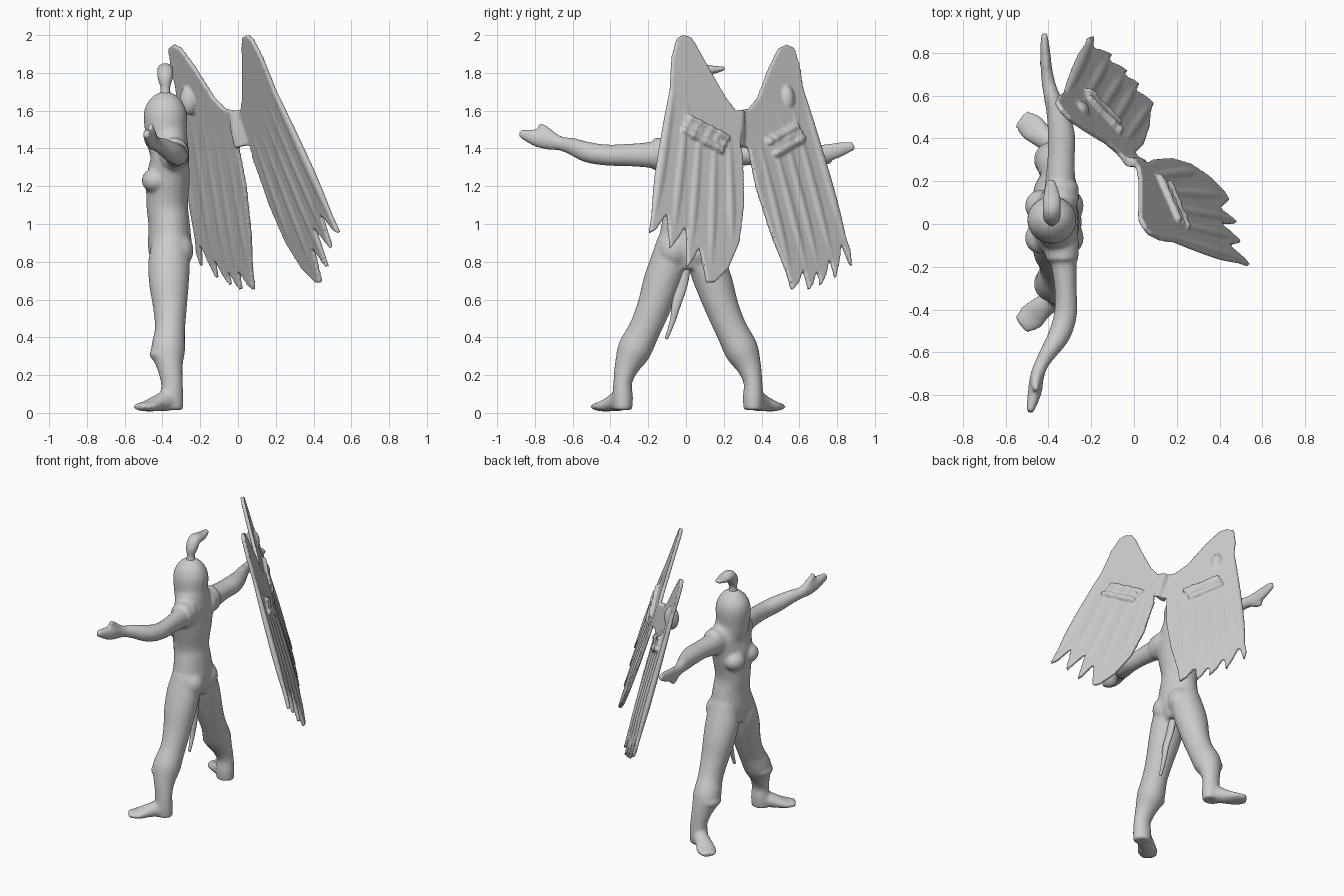
import bpy
import bmesh
import math
import random
from mathutils import Vector, Matrix

random.seed(4)
default_cube = bpy.data.objects.get("Cube")
if default_cube:
    bpy.data.objects.remove(default_cube)

grey = bpy.data.materials.new("plain_grey")
grey.use_nodes = True
grey.diffuse_color = (0.6, 0.6, 0.6, 1)
grey.node_tree.nodes["Principled BSDF"].inputs["Base Color"].default_value = grey.diffuse_color

X, Y, Z = Vector((1, 0, 0)), Vector((0, 1, 0)), Vector((0, 0, 1))


def spline(points, steps=4):
    """Smooth a list of tuples with a Catmull-Rom curve."""
    rows = [Vector(p) for p in points]
    rows = [rows[0]] + rows + [rows[-1]]
    result = []
    for a, b, c, d in zip(rows, rows[1:], rows[2:], rows[3:]):
        for step in range(steps):
            t = step / steps
            result.append(0.5 * (2 * b + (c - a) * t + (2 * a - 5 * b + 4 * c - d) * t * t
                                 + (3 * b - a - 3 * c + d) * t ** 3))
    return result + [rows[-1]]


def tube(bm, points, reference, sides=20):
    """Closed loft; each point is x, y, z, radius along reference, radius across."""
    rows = spline(points)
    centres = [Vector(row[:3]) for row in rows]
    rings = []
    for i, row in enumerate(rows):
        tangent = (centres[min(i + 1, len(rows) - 1)] - centres[max(i - 1, 0)]).normalized()
        along = (reference - tangent * reference.dot(tangent)).normalized()
        across = tangent.cross(along)
        ring = []
        for k in range(sides):
            angle = math.tau * k / sides
            ring.append(bm.verts.new(centres[i] + along * row[3] * math.cos(angle)
                                     + across * row[4] * math.sin(angle)))
        rings.append(ring)
    for low, high in zip(rings, rings[1:]):
        for k in range(sides):
            n = (k + 1) % sides
            bm.faces.new((low[k], low[n], high[n], high[k]))
    bm.faces.new(rings[0][::-1])
    bm.faces.new(rings[-1])


def ball(bm, centre, size):
    matrix = Matrix.Translation(centre) @ Matrix.Diagonal((*size, 1))
    bmesh.ops.create_icosphere(bm, subdivisions=3, radius=1, matrix=matrix)


def finish(bm, name, voxel, smoothing):
    """Fuse the pieces into one soft sculpted surface."""
    bmesh.ops.recalc_face_normals(bm, faces=bm.faces)
    mesh = bpy.data.meshes.new(name)
    bm.to_mesh(mesh)
    bm.free()
    mesh.materials.append(grey)
    obj = bpy.data.objects.new(name, mesh)
    bpy.context.collection.objects.link(obj)
    remesh = obj.modifiers.new("fuse", "REMESH")
    remesh.mode = "VOXEL"
    remesh.voxel_size = voxel
    remesh.use_smooth_shade = True
    soften = obj.modifiers.new("soften", "SMOOTH")
    soften.factor = 0.5
    soften.iterations = smoothing
    return obj


# Torso and hooded head
body = bmesh.new()
tube(body, [(-.36, .01, .76, .08, .1), (-.36, .01, .86, .115, .16), (-.365, .01, 1, .11, .14),
            (-.375, .01, 1.1, .11, .125), (-.37, .01, 1.24, .115, .155), (-.36, .01, 1.36, .1, .18),
            (-.365, .01, 1.43, .1, .14), (-.38, .015, 1.5, .105, .105)], X)
tube(body, [(-.37, .015, 1.38, .1, .11), (-.38, .015, 1.48, .11, .11), (-.385, .02, 1.58, .115, .11),
            (-.385, .02, 1.64, .095, .09), (-.385, .02, 1.68, .06, .055), (-.385, .02, 1.7, .02, .02)], X)

# Legs, feet, chest and seat, mirrored about the body's middle
for side in (-1, 1):
    def place(points):
        return [(x, .01 + side * y, z, a, b) for x, y, z, a, b in points]
    tube(body, place([(-.36, .08, .92, .09, .08), (-.365, .1, .8, .11, .1), (-.365, .14, .68, .105, .1),
                      (-.36, .18, .56, .09, .09), (-.36, .23, .44, .08, .085), (-.37, .285, .33, .09, .09),
                      (-.36, .325, .24, .068, .065), (-.35, .345, .16, .058, .05),
                      (-.35, .345, .08, .062, .055), (-.35, .345, .015, .06, .05)]), X)
    tube(body, place([(-.32, .33, .05, .035, .04), (-.37, .36, .065, .055, .05),
                      (-.43, .4, .05, .042, .055), (-.48, .445, .035, .028, .065),
                      (-.53, .485, .033, .018, .045)]), Z)
    ball(body, (-.44, .01 + side * .075, 1.23), (.07, .075, .065))
    ball(body, (-.31, .01 + side * .075, .86), (.075, .08, .09))
    # Trouser cuff and short sleeve
    ball(body, (-.385, .01 + side * .29, .31), (.085, .085, .045))
    tube(body, place([(-.34, .1, 1.37, .09, .085), (-.335, .18, 1.37, .085, .075)]), Z)

# Arm reaching towards -y, with thumb
tube(body, [(-.34, -.05, 1.36, .08, .08), (-.33, -.17, 1.365, .07, .062), (-.32, -.3, 1.365, .06, .052),
            (-.32, -.42, 1.365, .056, .054), (-.35, -.52, 1.38, .055, .052), (-.4, -.6, 1.41, .046, .04),
            (-.435, -.66, 1.425, .038, .033), (-.455, -.72, 1.44, .048, .033),
            (-.465, -.79, 1.455, .046, .032), (-.488, -.88, 1.48, .022, .018)], Z)
tube(body, [(-.45, -.69, 1.45, .025, .025), (-.46, -.74, 1.495, .022, .022),
            (-.46, -.78, 1.525, .014, .014)], X)

# Arm reaching towards +y, with thumb
tube(body, [(-.35, .05, 1.36, .08, .08), (-.345, .2, 1.365, .072, .07), (-.34, .32, 1.37, .06, .064),
            (-.34, .42, 1.37, .06, .064), (-.36, .52, 1.37, .053, .05), (-.385, .6, 1.375, .045, .038),
            (-.4, .66, 1.375, .037, .032), (-.41, .73, 1.375, .046, .027),
            (-.415, .8, 1.39, .042, .024), (-.42, .89, 1.415, .022, .016)], Z)
tube(body, [(-.4, .68, 1.36, .022, .022), (-.42, .73, 1.335, .018, .018),
            (-.43, .77, 1.33, .013, .013)], X)
finish(body, "body", .011, 5)

# Topknot sweeping to +y
knot = bmesh.new()
tube(knot, [(-.385, .02, 1.66, .035, .035), (-.385, .02, 1.72, .026, .026), (-.385, .03, 1.77, .04, .036),
            (-.385, .065, 1.815, .042, .036), (-.385, .13, 1.815, .04, .025),
            (-.39, .205, 1.823, .02, .01)], X)
finish(knot, "topknot", .008, 3)

# Ragged strip of cloth between the legs
cloth = bmesh.new()
tube(cloth, [(-.33, 0, .8, .025, .03), (-.32, -.02, .68, .018, .03), (-.31, -.05, .58, .018, .026),
             (-.31, -.07, .49, .015, .016), (-.31, -.105, .39, .01, .01)], X)
finish(cloth, "hanging_cloth", .007, 2)


class WingPlane:
    """Leaning plane through a wing's peak, addressed by y and z."""

    def __init__(self, peak, slope_y, slope_z):
        self.peak, self.slope_y, self.slope_z = peak, slope_y, slope_z
        self.normal = Vector((1, -slope_y, -slope_z)).normalized()

    def at(self, y, z, lift=0):
        x = self.peak[0] + self.slope_y * (y - self.peak[1]) + self.slope_z * (z - self.peak[2])
        return Vector((x, y, z)) + self.normal * lift


def wing(bm, plane, outline, shoulders, tips, patch):
    # Solid sheet with a toothed lower edge
    half = .012
    back = bm.faces.new([bm.verts.new(plane.at(y, z, -half)) for y, z in outline])
    sheet = bmesh.ops.extrude_face_region(bm, geom=[back], use_keep_orig=True)
    moved = [v for v in sheet["geom"] if isinstance(v, bmesh.types.BMVert)]
    bmesh.ops.translate(bm, verts=moved, vec=plane.normal * half * 2)
    bmesh.ops.triangulate(bm, faces=[f for f in bm.faces if len(f.verts) > 4])
    # Long feather ridges from the shoulder line to each tip
    start, end = (Vector(p) for p in shoulders)
    for i, tip in enumerate(tips):
        root = start.lerp(end, i / (len(tips) - 1))
        tip = Vector(tip)
        path = []
        for t, wide, thick in ((0, .008, .008), (.3, .024, .017), (.7, .03, .02), (1, .008, .01)):
            path.append((*plane.at(*root.lerp(tip, t)), thick, wide))
        tube(bm, path, plane.normal, 12)
    # Lumpy raised patch
    start, end = (Vector(p) for p in patch)
    across = Vector((-(end - start).y, (end - start).x)).normalized()
    count = 10
    for i in range(count):
        for row in (-1, 0, 1):
            spot = start.lerp(end, i / (count - 1)) + across * row * .035
            size = random.uniform(.018, .025)
            ball(bm, plane.at(spot.x, spot.y, .012 + .006 * abs(row)), (size, size, size))


wings = bmesh.new()
near = WingPlane((.05, -.02, 2), -.625, -.36)
far = WingPlane((-.34, .53, 1.95), -.757, -.346)

wing(wings, near,
     [(-.02, 2), (-.05, 1.98), (-.075, 1.88), (-.09, 1.6), (-.13, 1.3), (-.17, 1.12), (-.195, .95),
      (-.16, .97), (-.1, 1.06), (-.085, .87), (-.06, .9), (0, .99), (.005, .77), (.03, .8), (.07, .88),
      (.11, .69), (.15, .69), (.22, .76), (.28, .9), (.305, 1.1), (.3, 1.35), (.285, 1.42),
      (.3, 1.6), (.26, 1.6), (.2, 1.68), (.12, 1.82), (.05, 1.95), (.02, 1.99)],
     ((-.05, 1.85), (.22, 1.58)),
     ((-.18, .98), (-.075, .9), (.015, .8), (.125, .71), (.24, .85)),
     ((0, 1.52), (.19, 1.42)))

wing(wings, far,
     [(.53, 1.95), (.49, 1.93), (.44, 1.83), (.38, 1.67), (.33, 1.61), (.28, 1.6), (.285, 1.42),
      (.33, 1.4), (.37, 1.2), (.45, .95), (.53, .75), (.56, .65), (.59, .68), (.62, .76), (.65, .65),
      (.67, .68), (.7, .79), (.71, .67), (.74, .73), (.76, .83), (.79, .71), (.81, .8), (.82, .9),
      (.875, .77), (.87, .85), (.76, 1.17), (.68, 1.4), (.63, 1.62), (.6, 1.83), (.57, 1.93)],
     ((.35, 1.57), (.57, 1.85)),
     ((.56, .69), (.65, .69), (.71, .71), (.785, .75), (.865, .81)),
     ((.45, 1.4), (.59, 1.48)))

# Shared spine between the wings and a lump on the far wing's inner face
tube(wings, [(-.02, .29, 1.6, .03, .022), (0, .29, 1.5, .04, .024), (.02, .29, 1.41, .04, .02)], X)
ball(wings, far.at(.54, 1.66, -.015), (.05, .045, .08))
finish(wings, "wings", .0075, 3)
